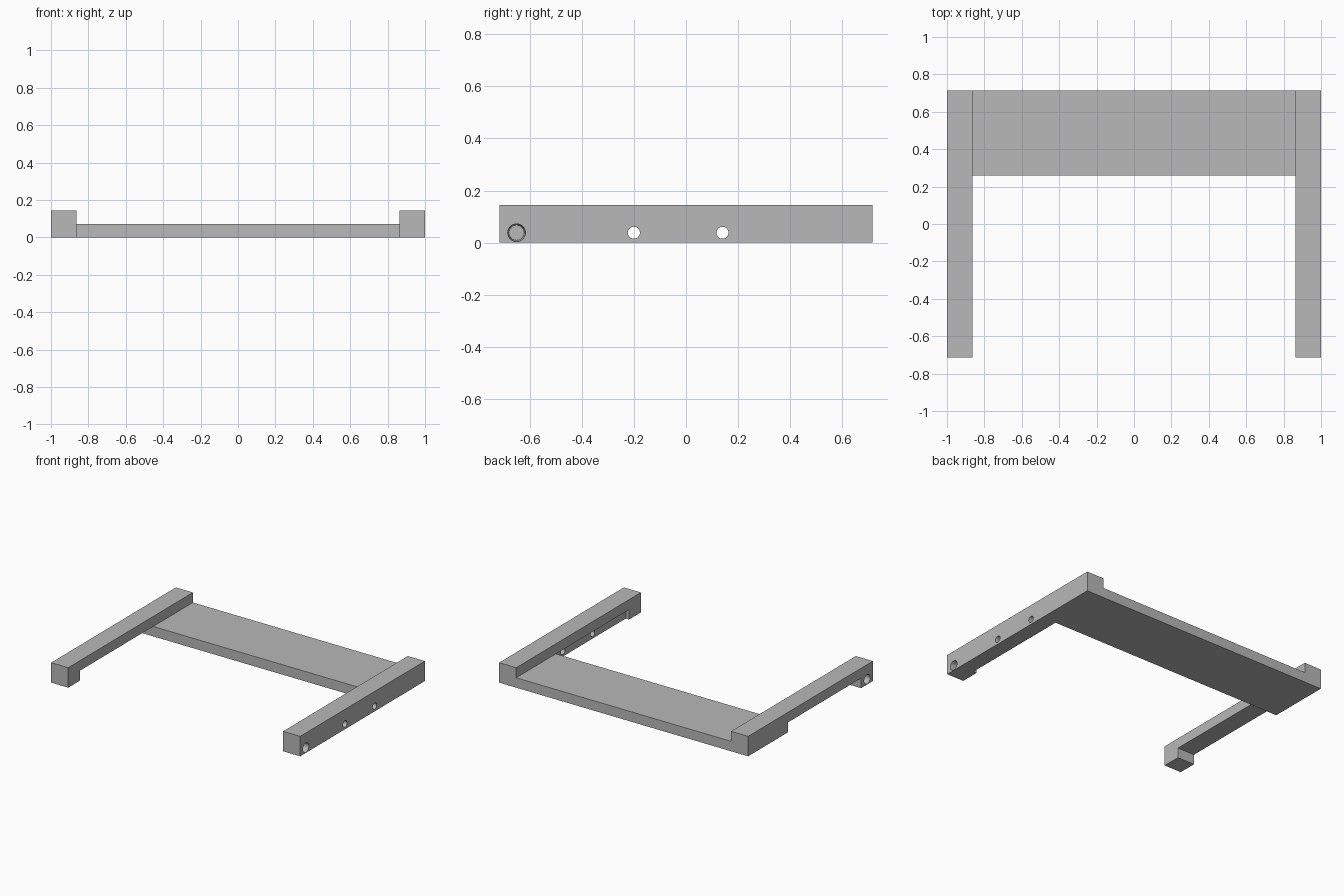
import bpy
import math

if "Cube" in bpy.data.objects:
    bpy.data.objects.remove(bpy.data.objects["Cube"], do_unlink=True)

# Main dimensions
HALF_X, HALF_Y, HEIGHT = 1.0, 0.715, 0.145
ARM_IN = 0.863        # inner face of the side arms
WALL_IN = 0.89        # inner face of the recessed wall
SHELF_Z = 0.072       # top of the cross plate and of the undercuts
SHELF_Y = 0.26        # front edge of the cross plate
FOOT_Y = -0.58        # back face of the front feet
HOLE_Z = 0.038

grey = bpy.data.materials.new("grey")
grey.use_nodes = True
colour = (0.48, 0.48, 0.48, 1)
grey.diffuse_color = colour
grey.node_tree.nodes["Principled BSDF"].inputs["Base Color"].default_value = colour


def box(name, x, y, z):
    """Box from (low, high) pairs on each axis."""
    spans = (x, y, z)
    bpy.ops.mesh.primitive_cube_add(size=1, location=[sum(s) / 2 for s in spans])
    ob = bpy.context.object
    ob.name = name
    ob.scale = [s[1] - s[0] for s in spans]
    bpy.ops.object.transform_apply(location=True, rotation=True, scale=True)
    return ob


def bore(x_low, x_high, y, r_low, r_high):
    """Round cutter lying along x, with a radius at each end."""
    bpy.ops.mesh.primitive_cone_add(
        vertices=48, radius1=r_low, radius2=r_high, depth=x_high - x_low,
        location=((x_low + x_high) / 2, y, HOLE_Z), rotation=(0, math.pi / 2, 0))
    bpy.ops.object.transform_apply(location=True, rotation=True, scale=True)
    return bpy.context.object


def cut(body, cutter):
    """Subtract the cutter from the body and discard it."""
    cutter.hide_render = True
    mod = body.modifiers.new("cut", "BOOLEAN")
    mod.operation = "DIFFERENCE"
    mod.solver = "EXACT"
    mod.object = cutter
    bpy.context.view_layer.objects.active = body
    bpy.ops.object.modifier_apply(modifier=mod.name)
    bpy.data.objects.remove(cutter, do_unlink=True)


# Solid block that becomes the U-shaped frame
frame = box("frame", (-HALF_X, HALF_X), (-HALF_Y, HALF_Y), (0, HEIGHT))
frame.data.materials.append(grey)

# Space between the arms, and the lowered cross plate
cut(frame, box("front_gap", (-ARM_IN, ARM_IN), (-1, SHELF_Y), (-0.1, 0.3)))
cut(frame, box("plate_gap", (-ARM_IN, ARM_IN), (0, 1), (SHELF_Z, 0.3)))

# One arm is open underneath, the other keeps an outer wall
cut(frame, box("open_undercut", (-1.1, -0.8), (FOOT_Y, SHELF_Y), (-0.1, SHELF_Z)))
cut(frame, box("wall_undercut", (0.8, WALL_IN), (FOOT_Y, SHELF_Y), (-0.1, SHELF_Z)))

# Two holes through the wall
for y in (-0.2, 0.14):
    cut(frame, bore(0.8, 1.1, y, 0.023, 0.023))

# Slightly tapered blind sockets in the outer faces of the feet
cut(frame, bore(0.9, 1.0005, -0.65, 0.029, 0.034))
cut(frame, bore(-1.0005, -0.9, -0.65, 0.034, 0.029))

# Smooth bores, crisp edges
bpy.ops.object.select_all(action="DESELECT")
frame.select_set(True)
bpy.context.view_layer.objects.active = frame
bpy.ops.object.shade_smooth_by_angle(angle=math.radians(30))
